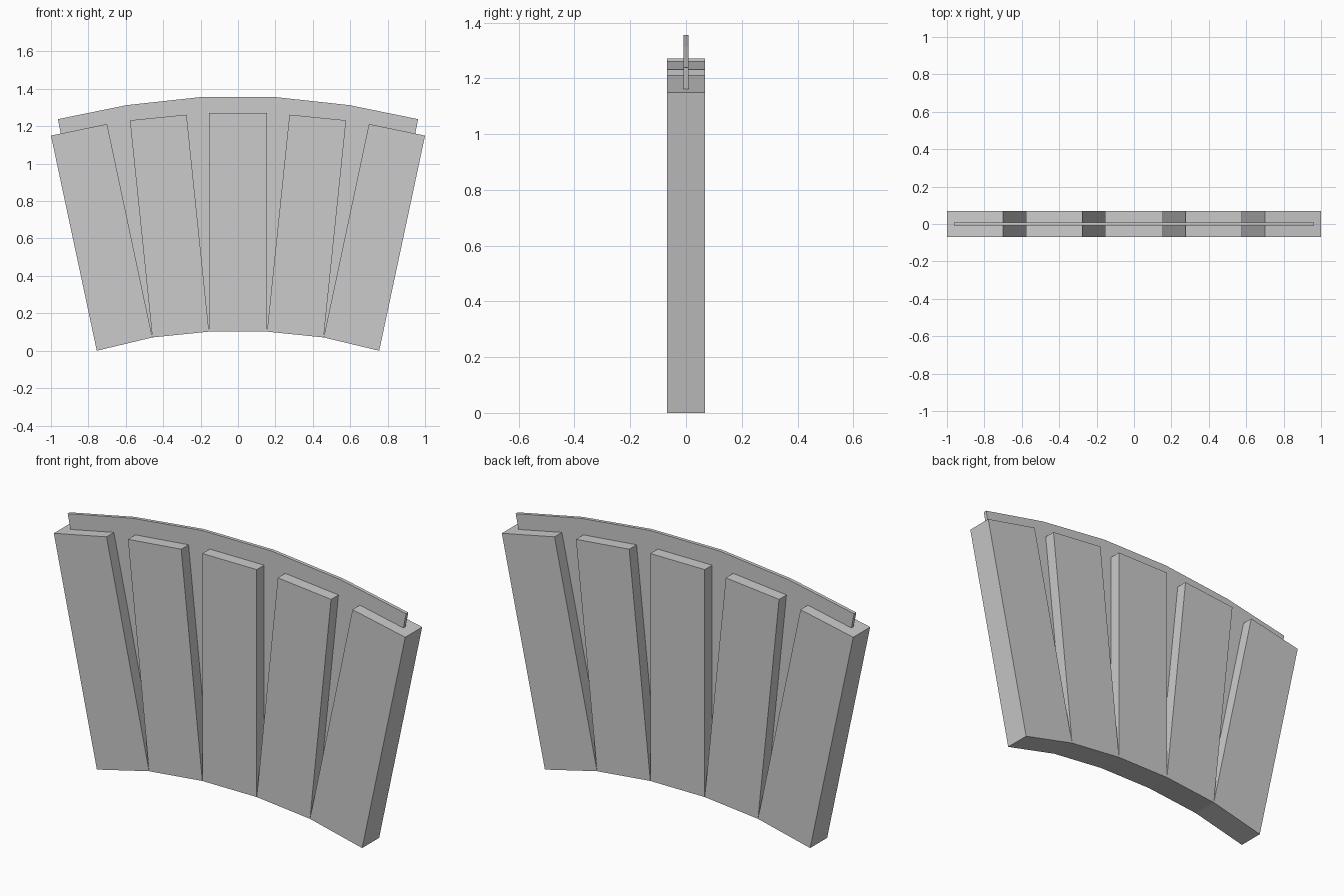
import bpy

if "Cube" in bpy.data.objects:
    bpy.data.objects.remove(bpy.data.objects["Cube"])


def slab(name, outline, half):
    """Extrude an x-z outline symmetrically along y."""
    n = len(outline)
    verts = [(x, y, z) for y in (-half, half) for x, z in outline]
    faces = [tuple(range(n)), tuple(range(2 * n - 1, n - 1, -1))]
    faces += [(i, i + n, (i + 1) % n + n, (i + 1) % n) for i in range(n)]
    mesh = bpy.data.meshes.new(name)
    mesh.from_pydata(verts, [], faces)
    mesh.update()
    obj = bpy.data.objects.new(name, mesh)
    bpy.context.collection.objects.link(obj)
    return obj


def mirrored(points):
    return [(-x, z) for x, z in reversed(points)]


# Fanned planks: centre one, then mirrored pairs
slab("plank_centre", [(-0.155, 0.102), (0.155, 0.102), (0.155, 1.272), (-0.155, 1.272)], 0.069)
right_planks = {
    "inner": [(0.155, 0.102), (0.458, 0.071), (0.578, 1.232), (0.275, 1.262)],
    "outer": [(0.458, 0.071), (0.755, 0.0), (1.0, 1.15), (0.70, 1.212)],
}
for label, pts in right_planks.items():
    slab(f"plank_{label}_right", pts, 0.069)
    slab(f"plank_{label}_left", mirrored(pts), 0.069)

# Thin curved backing panel running through the planks
bottom = [(0.155, 0.104), (0.458, 0.073), (0.715, 0.015)]
top = [(0.963, 1.238), (0.595, 1.313), (0.20, 1.356)]
right_half = bottom + top
slab("web_panel", right_half + mirrored(right_half), 0.009)
